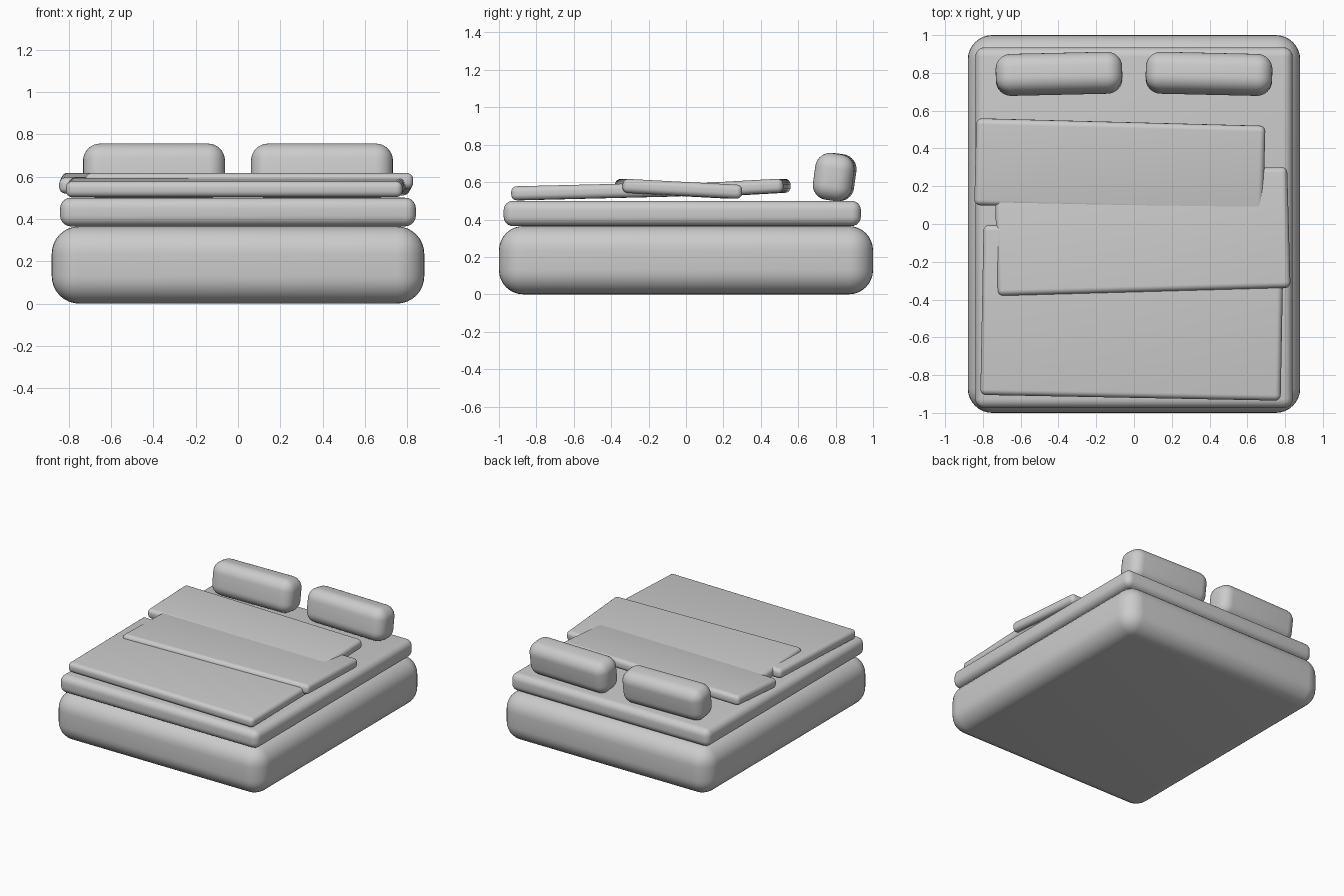
import bpy
from math import radians

if "Cube" in bpy.data.objects:
    bpy.data.objects.remove(bpy.data.objects["Cube"])


def soft_box(name, size, loc, rot=(0, 0, 0), bevel=0.03, segments=6):
    """Rounded cushion-like box, rotation in degrees."""
    bpy.ops.mesh.primitive_cube_add(size=1, location=loc,
                                    rotation=[radians(a) for a in rot])
    ob = bpy.context.object
    ob.name = name
    ob.scale = size
    bpy.ops.object.transform_apply(location=False, rotation=False, scale=True)
    mod = ob.modifiers.new("Bevel", 'BEVEL')
    mod.width = bevel
    mod.segments = segments
    mod.limit_method = 'NONE'
    bpy.ops.object.modifier_apply(modifier=mod.name)
    bpy.ops.object.shade_smooth_by_angle(angle=radians(40))
    return ob


# Bed base and mattress
soft_box("bed_base", (1.76, 2.0, 0.365), (0, 0, 0.1825), bevel=0.13, segments=8)
soft_box("mattress", (1.68, 1.91, 0.135), (0, -0.02, 0.4325), bevel=0.05)

# Three overlapping, slightly skewed folds of the blanket
soft_box("blanket_lower", (1.59, 0.90, 0.075), (-0.01, -0.47, 0.5505), (1.4, 0, -1.1))
soft_box("blanket_middle", (1.55, 0.64, 0.075), (0.045, -0.04, 0.564), (-3, 0, 1.6))
soft_box("blanket_upper", (1.53, 0.46, 0.075), (-0.075, 0.31, 0.569), (3.2, 0, -1.5))

# Pair of pillows leaning back
for side, label in ((-1, "left"), (1, "right")):
    soft_box("pillow_" + label, (0.67, 0.21, 0.252), (side * 0.397, 0.795, 0.627),
             (-8, 0, -side * 1.3), bevel=0.08, segments=8)
